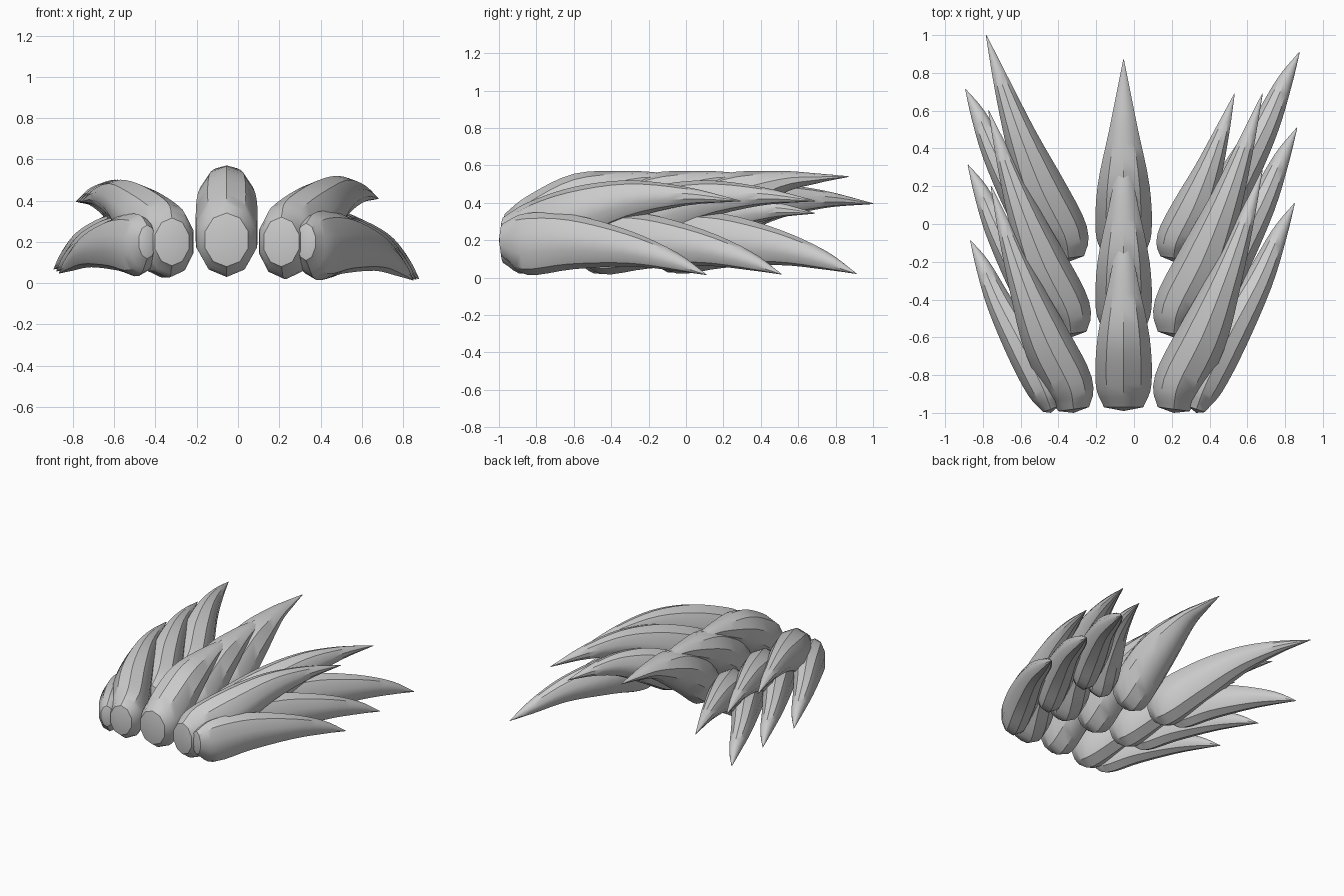
import bpy, bmesh, math
from mathutils import Vector

if "Cube" in bpy.data.objects:
    bpy.data.objects.remove(bpy.data.objects["Cube"])

grey = bpy.data.materials.new("soft_grey")
grey.use_nodes = True
colour = (0.6, 0.6, 0.6, 1)
grey.diffuse_color = colour
grey.node_tree.nodes["Principled BSDF"].inputs["Base Color"].default_value = colour

MID = -0.055    # mirror line of the crest
SIDES, STEPS = 10, 4

# Stations from root to tip: x, y, z, half width, half height
CENTRE = [(MID, -0.97, 0.21, 0.11, 0.13), (MID, -0.85, 0.235, 0.155, 0.20),
          (MID, -0.6, 0.39, 0.145, 0.165), (MID, -0.3, 0.505, 0.08, 0.065),
          (MID, -0.1, 0.53, 0.038, 0.027), (MID, 0.07, 0.54, 0.002, 0.002)]
UPPER = [(0.21, -0.98, 0.20, 0.09, 0.12), (0.235, -0.85, 0.21, 0.14, 0.19),
         (0.36, -0.6, 0.32, 0.14, 0.165), (0.48, -0.3, 0.415, 0.095, 0.105),
         (0.585, 0.0, 0.435, 0.05, 0.05), (0.68, 0.29, 0.41, 0.002, 0.002)]
LOWER = [(0.33, -0.98, 0.20, 0.05, 0.09), (0.38, -0.85, 0.18, 0.10, 0.165),
         (0.5, -0.6, 0.19, 0.11, 0.145), (0.66, -0.3, 0.155, 0.08, 0.095),
         (0.77, -0.05, 0.085, 0.045, 0.05), (0.85, 0.11, 0.015, 0.002, 0.002)]


def smooth_path(stations):
    """Catmull-Rom interpolation through the stations."""
    pts = [Vector(s) for s in stations]
    pts = [pts[0] * 2 - pts[1]] + pts + [pts[-1] * 2 - pts[-2]]
    out = []
    for a, b, c, d in zip(pts, pts[1:], pts[2:], pts[3:]):
        for k in range(STEPS):
            t = k / STEPS
            out.append(0.5 * (2 * b + (c - a) * t + (2 * a - 5 * b + 4 * c - d) * t ** 2
                              + (3 * b - a - 3 * c + d) * t ** 3))
    return out + [pts[-2]]


def spike(name, stations, shift, size=1.0, mirror=False):
    """Curved horn with a blunt faceted root, scaled about that root."""
    root = Vector(stations[0][:3])
    girth = math.sqrt(size)
    path = smooth_path(stations)
    centres = [root + (Vector(p[:3]) - root) * size for p in path]
    bm = bmesh.new()
    rings = []
    for i, p in enumerate(path):
        along = centres[min(i + 1, len(path) - 1)] - centres[max(i - 1, 0)]
        across = Vector((along.y, -along.x, 0)).normalized()
        ring = []
        for s in range(SIDES):
            a = math.tau * s / SIDES + math.pi / 2
            offset = across * math.cos(a) * p[3] + Vector((0, 0, math.sin(a) * p[4]))
            ring.append(bm.verts.new(centres[i] + offset * girth))
        rings.append(ring)
    for r0, r1 in zip(rings, rings[1:]):
        for s in range(SIDES):
            n = (s + 1) % SIDES
            bm.faces.new((r0[s], r0[n], r1[n], r1[s]))
    bm.faces.new(rings[-1])
    # Shallow faceted root cap
    pole = bm.verts.new(root + Vector((0, -0.02, 0)))
    for s in range(SIDES):
        bm.faces.new((pole, rings[0][(s + 1) % SIDES], rings[0][s]))
    for v in bm.verts:
        if mirror:
            v.co.x = 2 * MID - v.co.x
        v.co += Vector(shift)
    bmesh.ops.recalc_face_normals(bm, faces=bm.faces)
    mesh = bpy.data.meshes.new(name)
    bm.to_mesh(mesh)
    bm.free()
    mesh.materials.append(grey)
    obj = bpy.data.objects.new(name, mesh)
    bpy.context.collection.objects.link(obj)
    bpy.ops.object.select_all(action="DESELECT")
    obj.select_set(True)
    bpy.context.view_layer.objects.active = obj
    bpy.ops.object.shade_smooth_by_angle(angle=math.radians(35))


# Three rows of spikes, front to back
for i, row in enumerate(("front", "middle", "back")):
    y, z, spread = 0.4 * i, 0.01 * i, 0.013 * i
    spike(row + "_centre_spike", CENTRE, (0, y, 0))
    spike(row + "_left_upper_spike", UPPER, (0, y, 0), 0.685 if row == "back" else 1)
    spike(row + "_left_lower_spike", LOWER, (spread, y, z / 3))
    spike(row + "_right_upper_spike", UPPER, (-spread, y, 0), 0.93, True)
    spike(row + "_right_lower_spike", LOWER, (-spread, y, z), 0.82, True)
